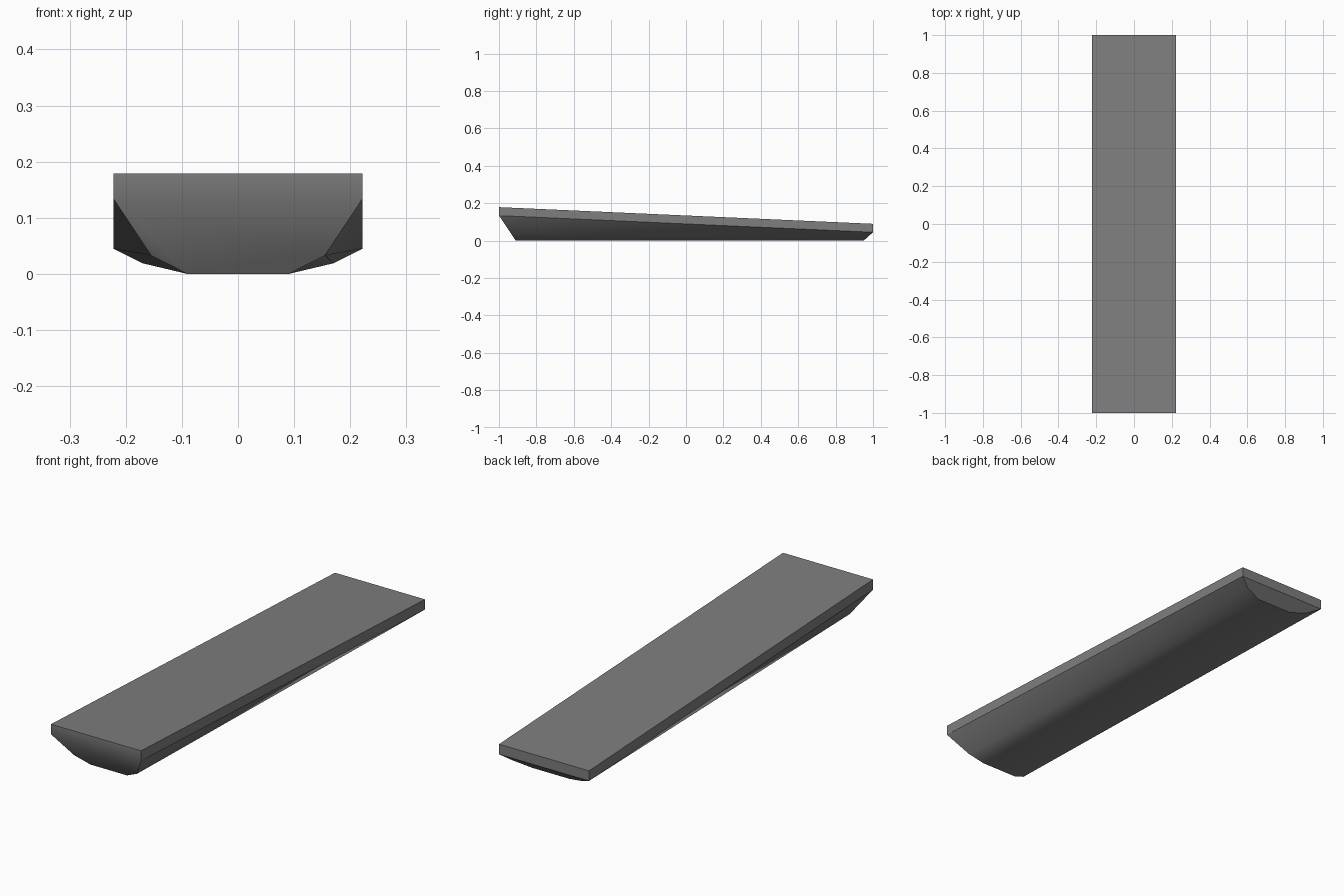
import bpy
import bmesh

cube = bpy.data.objects.get("Cube")
if cube:
    bpy.data.objects.remove(cube, do_unlink=True)

grey = bpy.data.materials.new("mid_grey")
grey.use_nodes = True
colour = (0.21, 0.21, 0.21, 1)
grey.diffuse_color = colour
grey.node_tree.nodes["Principled BSDF"].inputs["Base Color"].default_value = colour

HALF_WIDTH = 0.222
SLAB = 0.045


def end_ring(bm, y, edge_z, chine, keel_y):
    """Cross-section of one end: slab edge, chine and keel, mirrored in x."""
    chine_y = y + (keel_y - y) * (1 - chine[1] / edge_z)
    half = [(HALF_WIDTH, y, edge_z + SLAB), (HALF_WIDTH, y, edge_z),
            (chine[0], chine_y, chine[1]), (0.09, keel_y, 0)]
    mirrored = [(-x, yy, z) for x, yy, z in reversed(half)]
    return [bm.verts.new(p) for p in half + mirrored]


bm = bmesh.new()
front = end_ring(bm, -1, 0.134, (0.155, 0.033), -0.91)
back = end_ring(bm, 1, 0.045, (0.17, 0.019), 0.95)

# Slab end and sloping hull end
for ring in (front, back):
    bm.faces.new((ring[0], ring[1], ring[6], ring[7]))
    bm.faces.new(ring[1:7])

# Long sides; the twisted chine strips are split into triangles
for i in range(8):
    j = (i + 1) % 8
    if i in (1, 5):
        edge, chine = (i, j) if i == 1 else (j, i)
        bm.faces.new((front[edge], front[chine], back[edge]))
        bm.faces.new((front[chine], back[chine], back[edge]))
    else:
        bm.faces.new((front[i], front[j], back[j], back[i]))
bmesh.ops.recalc_face_normals(bm, faces=bm.faces[:])

# Crisp outline, soft rounding along the hull and under the front edge
for face in bm.faces:
    face.smooth = True
for edge in bm.edges:
    edge.smooth = False
for i in (2, 3, 4, 5):
    bm.edges.get((front[i], back[i])).smooth = True
for chine, rim in ((2, 1), (5, 6)):
    bm.edges.get((front[chine], back[rim])).smooth = True
bm.edges.get((front[1], front[6])).smooth = True

mesh = bpy.data.meshes.new("tapered_deck")
bm.to_mesh(mesh)
bm.free()
mesh.materials.append(grey)
deck = bpy.data.objects.new("tapered_deck", mesh)
bpy.context.collection.objects.link(deck)
